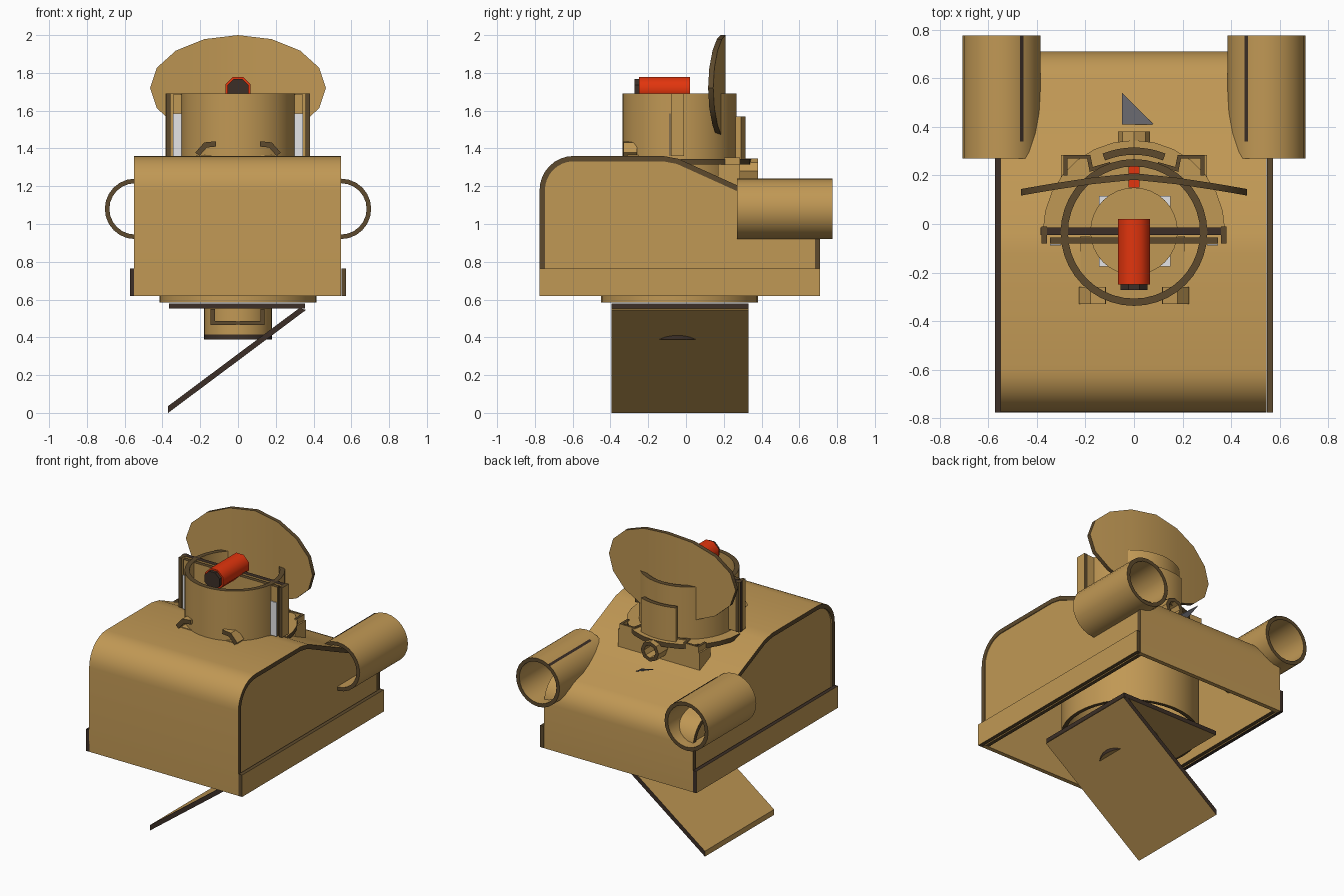
import bpy, bmesh
from math import sin, cos, pi, radians
from mathutils import Vector

if "Cube" in bpy.data.objects:
    bpy.data.objects.remove(bpy.data.objects["Cube"])


def material(name, rgb):
    m = bpy.data.materials.new(name)
    m.use_nodes = True
    m.diffuse_color = (*rgb, 1)
    m.node_tree.nodes["Principled BSDF"].inputs["Base Color"].default_value = (*rgb, 1)
    return m


CARD = material("cardboard", (0.53, 0.315, 0.09))
EDGE = material("corrugated edge", (0.11, 0.068, 0.026))
DARK = material("dark brown", (0.045, 0.028, 0.02))
RED = material("red", (0.76, 0.035, 0.004))
WHITE = material("white", (0.78, 0.78, 0.80))
GREY = material("grey", (0.30, 0.30, 0.34))


def finish(name, bm, mats, angle=30):
    bmesh.ops.recalc_face_normals(bm, faces=bm.faces)
    mesh = bpy.data.meshes.new(name)
    bm.to_mesh(mesh)
    bm.free()
    for m in mats:
        mesh.materials.append(m)
    ob = bpy.data.objects.new(name, mesh)
    bpy.context.collection.objects.link(ob)
    bpy.ops.object.select_all(action='DESELECT')
    ob.select_set(True)
    bpy.context.view_layer.objects.active = ob
    bpy.ops.object.shade_smooth_by_angle(angle=radians(angle))
    return ob


def place(axis, p, d):
    """Plane point p at depth d along the axis."""
    return {'x': (d, p[0], p[1]), 'y': (p[0], d, p[1]), 'z': (p[0], p[1], d)}[axis]


def extrude(name, axis, outline, lo, hi, cap=CARD, side=EDGE, angle=30):
    bm = bmesh.new()
    a, b = [[bm.verts.new(place(axis, p, d)) for p in outline] for d in (lo, hi)]
    bm.faces.new(a)
    bm.faces.new(b)
    for i in range(len(a)):
        j = (i + 1) % len(a)
        bm.faces.new((a[i], a[j], b[j], b[i])).material_index = 1
    return finish(name, bm, (cap, side), angle)


def rect(a0, b0, a1, b1):
    return [(a0, b0), (a1, b0), (a1, b1), (a0, b1)]


def arc(cx, cy, r, start, end, n):
    angles = [radians(start + (end - start) * i / n) for i in range(n + 1)]
    return [(cx + r * cos(t), cy + r * sin(t)) for t in angles]


def offset(path, t):
    """Shift an open path to its right by t, keeping wall thickness."""
    pts = [Vector(p) for p in path]
    out = []
    for i, p in enumerate(pts):
        d0 = (p - pts[max(i, 1) - 1]).normalized()
        d1 = (pts[min(i + 1, len(pts) - 1)] - p).normalized()
        d = (d0 + d1).normalized()
        keep = max(d.dot(d0), d.dot(d1))
        out.append(tuple(p + Vector((d.y, -d.x)) * t / keep))
    return out


def tube(name, axis, centre, r, wall, lo, hi, segs):
    bm = bmesh.new()
    loops = []
    for rad, d in ((r, lo), (r, hi), (r - wall, hi), (r - wall, lo)):
        ring = arc(*centre, rad, 0, 360, segs)[:-1]
        loops.append([bm.verts.new(place(axis, p, d)) for p in ring])
    for k in range(4):
        a, b = loops[k], loops[(k + 1) % 4]
        for i in range(segs):
            j = (i + 1) % segs
            bm.faces.new((a[i], a[j], b[j], b[i])).material_index = k % 2
    return finish(name, bm, (CARD, EDGE))


# Body: one bent sheet over front, top and back, closed by side sheets
profile = [(-0.775, 0.62)] + arc(-0.595, 1.18, 0.18, 180, 90, 8)
profile += [(-0.12, 1.36), (-0.04, 1.345), (0.27, 1.205), (0.53, 1.09)]
profile += arc(0.55, 0.92, 0.16, 72, 0, 6) + [(0.71, 0.62)]
lining = offset(profile, 0.028)
extrude("body_shell", 'x', profile + lining[::-1], -0.55, 0.545, EDGE, CARD)
for s, side in ((1, "left"), (-1, "right")):
    extrude(side + "_wall", 'x', lining, s * 0.515, s * 0.54)
    extrude(side + "_skirt", 'x', rect(-0.775, 0.62, 0.71, 0.765), s * 0.548, s * 0.573,
            CARD, EDGE if s > 0 else DARK)
    # Rear engine tubes with a dark seam on top
    tube(side + "_engine_tube", 'y', (s * 0.545, 1.08), 0.16, 0.024, 0.27, 0.775, 24)
    seam = arc(s * 0.545, 1.08, 0.162, 90 + s * 28, 90 + s * 34, 1)
    extrude(side + "_engine_seam", 'y', seam + offset(seam, -s * 0.008),
            0.34, 0.775, DARK, DARK)
    # Side posts of the turret with a white strip in front
    extrude(side + "_turret_post", 'x', rect(-0.08, 1.36, -0.01, 1.69), s * 0.358, s * 0.38)
    extrude(side + "_white_strip", 'y', rect(s * 0.30, 1.36, s * 0.345, 1.585),
            -0.088, -0.082, WHITE, WHITE)
    # Slanted front gussets and folded rear braces
    hook = [(s * 0.205, 1.36), (s * 0.165, 1.405), (s * 0.115, 1.41)]
    extrude(side + "_gusset", 'y', hook + offset(hook, s * 0.028)[::-1],
            -0.33, -0.26, EDGE, CARD)
    fold = [(s * 0.10, 0.255), (s * 0.17, 0.235), (s * 0.18, 0.285),
            (s * 0.29, 0.285), (s * 0.29, 0.20)]
    extrude(side + "_folded_brace", 'z', fold + offset(fold, s * 0.016)[::-1],
            1.24, 1.352, EDGE, CARD)

# Turret: ring wall, cross sheets and inner block
tube("turret", 'z', (0, -0.035), 0.302, 0.03, 1.2, 1.69, 40)
extrude("turret_base", 'z', rect(-0.22, -0.31, 0.21, -0.05), 1.355, 1.365, CARD, CARD)
extrude("cross_sheet_back", 'y', rect(-0.385, 1.36, 0.37, 1.69), -0.045, -0.015, CARD, DARK)
extrude("cross_sheet_front", 'y', rect(-0.345, 1.36, 0.345, 1.685), -0.08, -0.055)
extrude("inner_block", 'z', rect(-0.145, -0.175, 0.15, 0.115), 1.36, 1.48, WHITE, WHITE)
extrude("inner_disc", 'z', arc(0, -0.03, 0.18, 0, 360, 32)[:-1], 1.48, 1.5, CARD, CARD)

# Rear support of the turret
extrude("rear_platform", 'z', arc(0, -0.03, 0.375, 0, 180, 14), 1.315, 1.345)
extrude("rear_block", 'z', rect(-0.3, 0.17, 0.3, 0.285), 1.20, 1.315, CARD, CARD)
brace = arc(0, -0.03, 0.345, 112, 68, 8)
extrude("rear_brace", 'z', brace + offset(brace, 0.03)[::-1], 1.33, 1.57, EDGE, CARD)
tube("rear_pipe", 'y', (0, 1.28), 0.066, 0.024, 0.26, 0.38, 8)

# Dish: sixteen-sided oval sheet bent around a vertical axis
bm = bmesh.new()
columns = []
for k in range(9):
    x = -0.465 * cos(pi * k / 8)
    h = 0.28 * sin(pi * k / 8)
    y = 0.182 - 0.065 * (abs(x) / 0.465) ** 1.3
    columns.append([bm.verts.new((x, y + dy, 1.72 + dz))
                    for dy, dz in ((0, -h), (0, h), (0.027, h), (0.027, -h))])
for a, b in zip(columns, columns[1:]):
    for i in range(4):
        j = (i + 1) % 4
        bm.faces.new((a[i], a[j], b[j], b[i])).material_index = i % 2
bmesh.ops.remove_doubles(bm, verts=bm.verts, dist=0.0005)
finish("dish", bm, (CARD, EDGE))

# Red lamp on the turret and a pin low inside it
extrude("lamp", 'y', arc(0, 1.712, 0.071, 22.5, 382.5, 8)[:-1], -0.25, 0.02, RED, RED, 50)
extrude("lamp_lens", 'y', arc(0, 1.712, 0.06, 22.5, 382.5, 8)[:-1], -0.272, -0.24, DARK, DARK)
extrude("red_pin", 'y', rect(-0.022, 1.45, 0.022, 1.49), 0.15, 0.24, RED, RED)

# Grey triangular tag tilted above the rear slope
tag = extrude("grey_tag", 'z', [(-0.05, 0.41), (0.08, 0.41), (-0.05, 0.54)],
              0, 0.003, GREY, GREY)
for v in tag.data.vertices:
    v.co.z += 1.185 - 0.36 * v.co.x + 0.42 * (v.co.y - 0.453)

# Lower well and hatch
tube("lower_well", 'z', (0, -0.035), 0.415, 0.025, 0.585, 1.1, 40)
extrude("hatch_plate", 'z', rect(-0.365, -0.395, 0.355, 0.33), 0.552, 0.58, CARD, DARK)
extrude("hatch_flap", 'y', [(0.36, 0.545), (-0.37, 0.0), (-0.37, 0.036), (0.325, 0.555)],
        -0.395, 0.33, DARK, CARD)

# Round column under the hatch, just breaking through the flap
column = arc(0, -0.045, 0.18, 0, 360, 32)[:-1]
extrude("hanging_column", 'z', column, 0.415, 0.555, CARD, CARD)
extrude("hanging_column_base", 'z', column, 0.388, 0.415, CARD, DARK)
slot = [(-0.145, 0.55), (-0.145, 0.465), (0.14, 0.465), (0.14, 0.55)]
extrude("column_slot_frame", 'y', slot + offset(slot, -0.022)[::-1], -0.232, -0.15, EDGE, EDGE)
